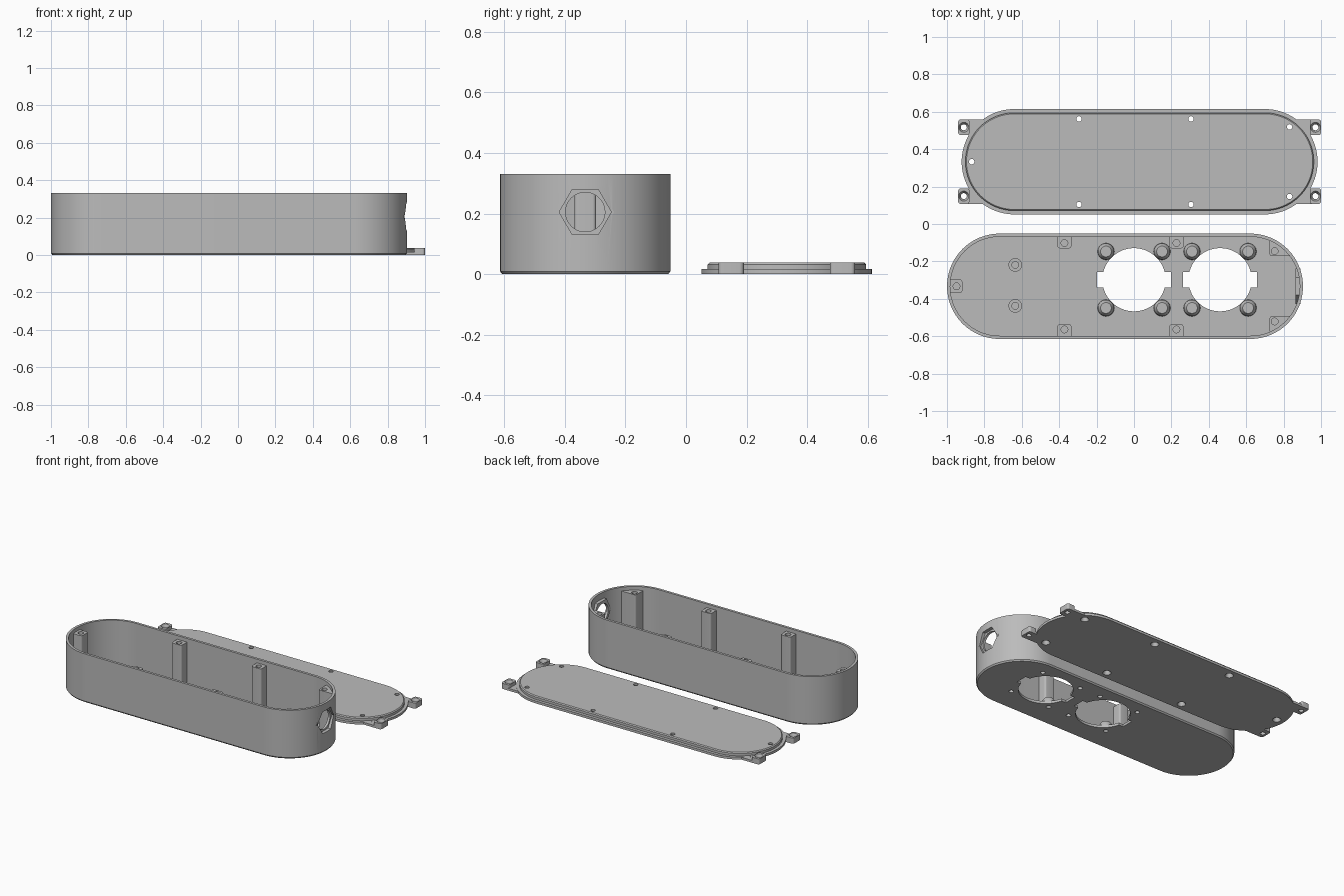
import bpy, bmesh, math
from mathutils import Matrix

if "Cube" in bpy.data.objects:
    bpy.data.objects.remove(bpy.data.objects["Cube"], do_unlink=True)

grey = bpy.data.materials.new("plain grey")
grey.use_nodes = True
grey.diffuse_color = (0.5, 0.5, 0.5, 1)
grey.node_tree.nodes["Principled BSDF"].inputs["Base Color"].default_value = (0.5, 0.5, 0.5, 1)

BOX_X, LID_X, MID_Y = -0.048, 0.03, 0.333   # body centres
RADIUS, HALF = 0.2815, 0.67                 # end radius, half straight length
WALL, HEIGHT, POST_TOP = 0.017, 0.33, 0.305


def rounded(cx, cy, hx, hy, r, n=6):
    """Rounded rectangle outline, anticlockwise."""
    pts = []
    for i, (sx, sy) in enumerate([(1, 1), (-1, 1), (-1, -1), (1, -1)]):
        for k in range(n + 1):
            a = math.pi / 2 * (i + k / n)
            pts.append((cx + sx * (hx - r) + r * math.cos(a),
                        cy + sy * (hy - r) + r * math.sin(a)))
    return pts


def stadium(cx, cy, inset=0.0):
    r = RADIUS - inset
    return rounded(cx, cy, HALF + r, r, r - 0.0005, 24)


def circle(cx, cy, r, n=32, turn=0.0):
    return [(cx + r * math.cos(turn + math.tau * i / n),
             cy + r * math.sin(turn + math.tau * i / n)) for i in range(n)]


def loft(name, rings):
    """Closed solid through (outline, z) rings of equal length."""
    bm = bmesh.new()
    loops = [[bm.verts.new((x, y, z)) for x, y in pts] for pts, z in rings]
    for a, b in zip(loops, loops[1:]):
        for i in range(len(a)):
            j = (i + 1) % len(a)
            bm.faces.new((a[i], a[j], b[j], b[i]))
    bm.faces.new(loops[0][::-1])
    bm.faces.new(loops[-1])
    bmesh.ops.recalc_face_normals(bm, faces=bm.faces)
    me = bpy.data.meshes.new(name)
    bm.to_mesh(me)
    bm.free()
    ob = bpy.data.objects.new(name, me)
    bpy.context.collection.objects.link(ob)
    me.materials.append(grey)
    return ob


def prism(name, pts, z0, z1):
    return loft(name, [(pts, z0), (pts, z1)])


def along_x(name, pts, x0, x1):
    """Prism of a (y, z) outline running along x."""
    ob = prism(name, pts, x0, x1)
    ob.data.transform(Matrix(((0, 0, 1, 0), (1, 0, 0, 0), (0, 1, 0, 0), (0, 0, 0, 1))))
    return ob


def combine(ob, others, operation="DIFFERENCE"):
    bpy.context.view_layer.objects.active = ob
    for other in others:
        other.hide_render = True
        mod = ob.modifiers.new("cut", "BOOLEAN")
        mod.operation, mod.solver, mod.object = operation, "EXACT", other
        bpy.ops.object.modifier_apply(modifier=mod.name)
        bpy.data.objects.remove(other, do_unlink=True)


# Housing: chamfered shell with an open top
by = -MID_Y
housing = loft("housing", [
    (stadium(BOX_X, by, 0.007), 0), (stadium(BOX_X, by), 0.009),
    (stadium(BOX_X, by), HEIGHT), (stadium(BOX_X, by, WALL), HEIGHT),
    (stadium(BOX_X, by, WALL), WALL)])

# Hexagonal fitting in the end wall
PORT_Z = 0.205
pad = along_x("port_pad", circle(by, PORT_Z, 0.095, 6), 0.864, 0.89)
combine(housing, [pad], "UNION")
combine(housing, [
    along_x("hex_pocket", circle(by, PORT_Z, 0.086, 6), 0.88, 1.0),
    along_x("port_hole", circle(by, PORT_Z, 0.065, 40), 0.8, 1.0)])

# Large floor openings with side notches, ringed by standoffs
HOLE_Y = -0.298
for cx in (0.0, 0.46):
    combine(housing, [
        prism("opening", circle(cx, HOLE_Y, 0.169, 64), -0.1, 0.06),
        prism("notch", rounded(cx, HOLE_Y, 0.197, 0.042, 0.001, 1), -0.1, 0.06)])
    for sx in (-1, 1):
        for sy in (-1, 1):
            x, y = cx + sx * 0.15, HOLE_Y + sy * 0.151
            standoff = loft("standoff", [
                (circle(x, y, 0.045), WALL - 0.004),
                (circle(x, y, 0.043), 0.035),
                (circle(x, y, 0.029), 0.055)])
            for part in (housing, standoff):
                combine(part, [prism("screw_hole", circle(x, y, 0.015), -0.1, 0.045)])

# Small floor bosses
for y in (-0.219, -0.438):
    boss = prism("floor_boss", circle(-0.635, y, 0.036), WALL - 0.004, 0.05)
    combine(boss, [prism("hole", circle(-0.635, y, 0.018), 0.02, 0.1)])

# Lid posts, trimmed to the wall: centre, half sizes, screw position
posts = [((-0.96, by), (0.042, 0.036), (-0.949, by))]
for side in (-1, 1):
    for x in (-0.372, 0.227):
        posts.append(((x, by + side * 0.245), (0.037, 0.042), (x, by + side * 0.231)))
    posts.append(((0.785, by + side * 0.205), (0.06, 0.044), (0.752, by + side * 0.188)))
for (cx, cy), (hx, hy), (sx, sy) in posts:
    post = prism("lid_post", rounded(cx, cy, hx, hy, 0.012), WALL - 0.004, POST_TOP)
    combine(post, [prism("trim", stadium(BOX_X, by, 0.008), 0, HEIGHT)], "INTERSECT")
    combine(post, [prism("hole", circle(sx, sy, 0.018), 0.2, 0.4)])

# Lid: flange with a raised chamfered lip
lid = loft("lid", [
    (stadium(LID_X, MID_Y), 0), (stadium(LID_X, MID_Y), 0.016),
    (stadium(LID_X, MID_Y, 0.02), 0.016), (stadium(LID_X, MID_Y, 0.02), 0.032),
    (stadium(LID_X, MID_Y, 0.026), 0.038)])


def countersunk(x, y, r, wide, low, high):
    """Cutter widening at the low end."""
    return loft("screw_cut", [
        (circle(x, y, wide), low), (circle(x, y, r), (low + high) / 2),
        (circle(x, y, r), high)])


screws = [(-0.868, MID_Y)]
for side in (-1, 1):
    screws += [(x, MID_Y + side * 0.229) for x in (-0.294, 0.305)]
    screws.append((0.832, MID_Y + side * 0.186))
combine(lid, [countersunk(x, y, 0.0145, 0.027, -0.001, 0.05) for x, y in screws])

# Mounting ears at the four corners of the lid
for sx in (-1, 1):
    for sy in (-1, 1):
        x, y = LID_X + sx * 0.94, MID_Y + sy * 0.184
        web = prism("ear_web", rounded(x - sx * 0.06, y, 0.075, 0.042, 0.01), 0, 0.0155)
        block = prism("ear_block", rounded(x, y, 0.03, 0.042, 0.014), 0, 0.038)
        combine(web, [prism("lid_trim", stadium(LID_X, MID_Y, 0.004), -0.1, 0.1)])
        combine(block, [web], "UNION")
        combine(block, [
            prism("bolt_hole", circle(x, y, 0.016), -0.1, 0.1),
            loft("bolt_seat", [(circle(x, y, 0.016), 0.018), (circle(x, y, 0.027), 0.0385)])])

# Smooth curved walls, keep the edges crisp
bpy.ops.object.select_all(action="DESELECT")
for ob in bpy.context.collection.objects:
    if ob.type == "MESH" and grey.name in ob.data.materials:
        ob.select_set(True)
        bpy.context.view_layer.objects.active = ob
bpy.ops.object.shade_smooth_by_angle(angle=math.radians(30))
